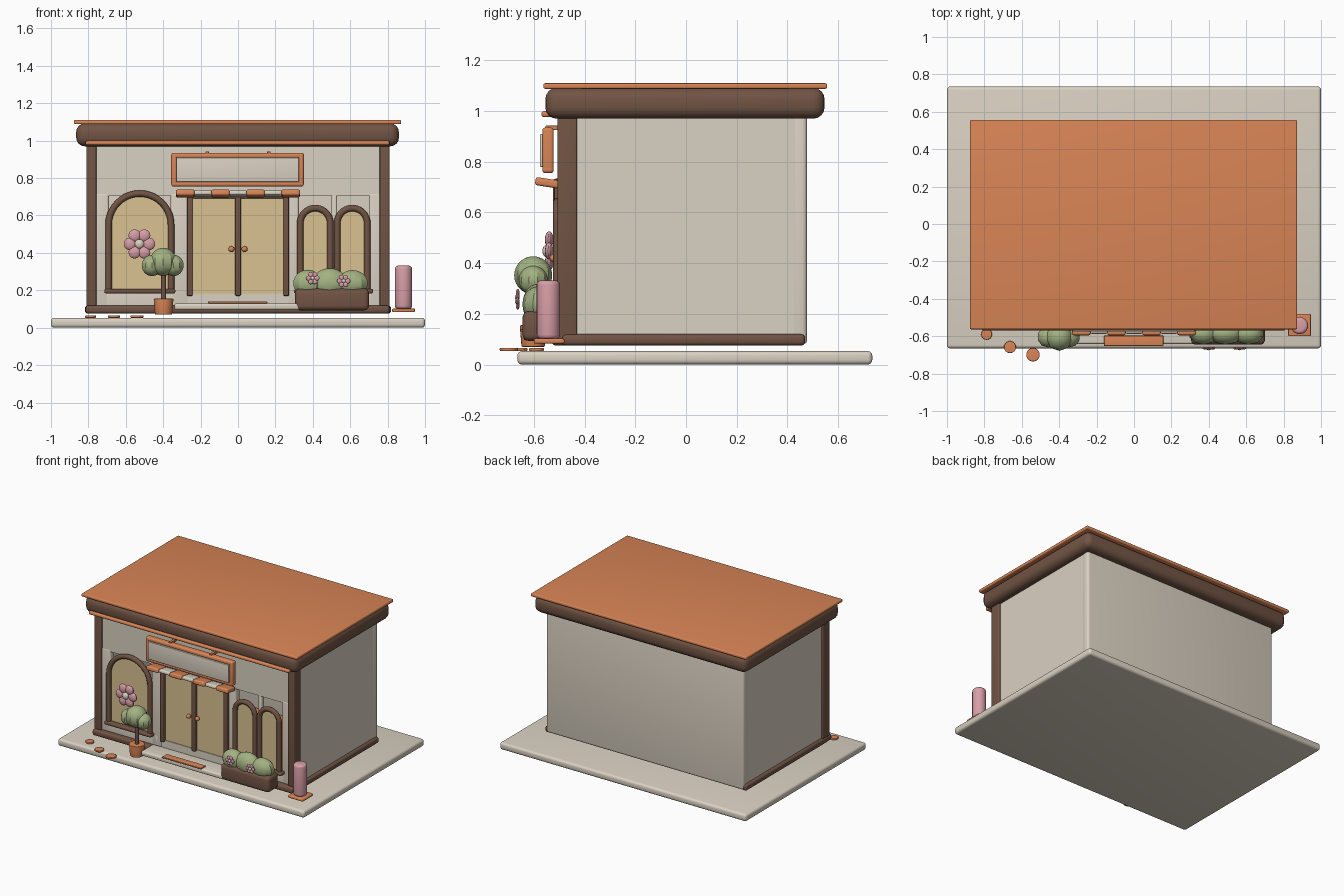
import bpy, bmesh, math

cube = bpy.data.objects.get("Cube")
if cube:
    bpy.data.objects.remove(cube, do_unlink=True)


def material(name, rgb):
    lin = [((c / 255 + 0.055) / 1.055) ** 2.4 for c in rgb] + [1]
    m = bpy.data.materials.new(name)
    m.use_nodes = True
    m.diffuse_color = lin
    m.node_tree.nodes["Principled BSDF"].inputs["Base Color"].default_value = lin
    return m


CREAM = material("cream", (218, 209, 194))
ORANGE = material("terracotta", (217, 133, 86))
BROWN = material("brown", (113, 84, 68))
TAN = material("tan", (218, 194, 145))
GREEN = material("leaf green", (163, 178, 130))
PINK = material("pink", (216, 158, 168))


def finish(ob, name, mat, bevel=0, angle=35):
    ob.name = name
    ob.data.materials.clear()
    ob.data.materials.append(mat)
    bpy.ops.object.select_all(action="DESELECT")
    ob.select_set(True)
    bpy.context.view_layer.objects.active = ob
    if bevel:
        mod = ob.modifiers.new("Rounded edges", "BEVEL")
        mod.width, mod.segments, mod.limit_method = bevel, 4, "ANGLE"
        bpy.ops.object.modifier_apply(modifier=mod.name)
    bpy.ops.object.shade_smooth_by_angle(angle=math.radians(angle))
    return ob


def box(name, mat, x, y, z, bevel=0.0):
    """Box spanning the given (low, high) pairs."""
    bpy.ops.mesh.primitive_cube_add(size=1, location=[sum(p) / 2 for p in (x, y, z)])
    ob = bpy.context.object
    ob.scale = [p[1] - p[0] for p in (x, y, z)]
    bpy.ops.object.transform_apply(location=False, rotation=False, scale=True)
    return finish(ob, name, mat, bevel)


def cone(name, mat, x, y, z, r0, r1, bevel=0.0):
    bpy.ops.mesh.primitive_cone_add(vertices=24, radius1=r0, radius2=r1,
                                    depth=z[1] - z[0], location=(x, y, sum(z) / 2))
    return finish(bpy.context.object, name, mat, bevel)


def ball(name, mat, loc, size, segments=20):
    bpy.ops.mesh.primitive_uv_sphere_add(segments=segments, ring_count=14, location=loc)
    ob = bpy.context.object
    ob.scale = size
    bpy.ops.object.transform_apply(location=False, rotation=False, scale=True)
    return finish(ob, name, mat, angle=28)


def flower(name, x, y, z, r):
    for i in range(6):
        a = i * math.pi / 3
        ball(name + "_petal", PINK, (x + r * 0.62 * math.cos(a), y, z + r * 0.62 * math.sin(a)),
             (r * 0.4, r * 0.2, r * 0.4), 14)
    ball(name + "_centre", CREAM, (x, y - r * 0.12, z), (r * 0.3, r * 0.2, r * 0.3), 14)


def arch_window(name, x, half, z0, top, tube=0.0175):
    """Rounded arch frame with a flat pane."""
    spring = top - tube - half
    pts = [(x - half, z0)]
    pts += [(x - half * math.cos(math.pi * i / 20), spring + half * math.sin(math.pi * i / 20))
            for i in range(21)]
    pts.append((x + half, z0))
    cu = bpy.data.curves.new(name, "CURVE")
    cu.dimensions, cu.bevel_depth, cu.bevel_resolution = "3D", tube, 3
    sp = cu.splines.new("POLY")
    sp.points.add(len(pts) - 1)
    for p, (px, pz) in zip(sp.points, pts):
        p.co = (px, -0.508, pz, 1)
    ob = bpy.data.objects.new(name + "_frame", cu)
    bpy.context.collection.objects.link(ob)
    bpy.ops.object.select_all(action="DESELECT")
    ob.select_set(True)
    bpy.context.view_layer.objects.active = ob
    bpy.ops.object.convert(target="MESH")
    finish(bpy.context.object, name + "_frame", BROWN, angle=50)
    # pane
    bm = bmesh.new()
    face = bm.faces.new([bm.verts.new((px, -0.5, pz)) for px, pz in pts])
    ext = bmesh.ops.extrude_face_region(bm, geom=[face])
    bmesh.ops.translate(bm, vec=(0, 0.012, 0),
                        verts=[v for v in ext["geom"] if isinstance(v, bmesh.types.BMVert)])
    bmesh.ops.recalc_face_normals(bm, faces=bm.faces)
    me = bpy.data.meshes.new(name + "_pane")
    bm.to_mesh(me)
    bm.free()
    pane = bpy.data.objects.new(name + "_pane", me)
    bpy.context.collection.objects.link(pane)
    finish(pane, name + "_pane", TAN)


# Ground slab, floor and walls
box("ground_slab", CREAM, (-1, 1), (-0.665, 0.735), (0, 0.053), 0.018)
box("floor", ORANGE, (-0.78, 0.78), (-0.47, 0.45), (0.075, 0.09))
box("back_wall", CREAM, (-0.8, 0.8), (0.42, 0.478), (0.08, 1.0), 0.018)
for s in (-1, 1):
    side = sorted((s * 0.75, s * 0.797))
    box("side_wall", CREAM, side, (-0.47, 0.45), (0.08, 1.0))
    box("corner_post", BROWN, sorted((s * 0.757, s * 0.81)), (-0.507, -0.43), (0.09, 1.0), 0.006)
    box("side_base_trim", BROWN, sorted((s * 0.77, s * 0.818)), (-0.49, 0.47), (0.075, 0.12), 0.016)
box("front_base_trim", BROWN, (-0.815, 0.81), (-0.53, -0.46), (0.075, 0.12), 0.016)

# Front wall panels around the openings
box("front_wall_top", CREAM, (-0.77, 0.77), (-0.49, -0.44), (0.705, 0.99))
for a, b in ((-0.77, -0.69), (-0.36, -0.25), (0.25, 0.325), (0.70, 0.77)):
    box("front_wall_pier", CREAM, (a, b), (-0.492, -0.44), (0.09, 0.72), 0.012)
for a, b in ((-0.75, -0.3), (0.28, 0.75)):
    box("front_wall_bottom", CREAM, (a, b), (-0.492, -0.44), (0.09, 0.2), 0.008)
box("window_mullion", CREAM, (0.5, 0.53), (-0.485, -0.45), (0.19, 0.71), 0.01)

# Roof
box("cornice", BROWN, (-0.865, 0.86), (-0.555, 0.547), (0.97, 1.092), 0.045)
box("roof_slab", ORANGE, (-0.877, 0.872), (-0.563, 0.557), (1.088, 1.11), 0.007)
box("cornice_band", ORANGE, (-0.815, 0.81), (-0.57, -0.5), (0.976, 1.0), 0.01)

# Windows and sills
arch_window("left_arch", -0.525, 0.167, 0.2, 0.735)
for x in (0.413, 0.611):
    arch_window("right_arch", x, 0.08, 0.2, 0.657)
box("window_sill", BROWN, (-0.715, -0.335), (-0.535, -0.48), (0.183, 0.208), 0.01)
box("window_sill", BROWN, (0.3, 0.722), (-0.535, -0.48), (0.183, 0.208), 0.01)

# Double door
box("door_panels", TAN, (-0.26, 0.26), (-0.495, -0.475), (0.18, 0.7))
for x in (-0.257, 0, 0.257):
    box("door_post", BROWN, (x - 0.015, x + 0.015), (-0.52, -0.47), (0.17, 0.705), 0.006)
box("door_header", BROWN, (-0.27, 0.27), (-0.52, -0.47), (0.69, 0.712), 0.006)
for s in (-1, 1):
    ball("door_knob", ORANGE, (s * 0.035, -0.522, 0.42), (0.016, 0.016, 0.016))
box("door_threshold", CREAM, (-0.27, 0.27), (-0.5, -0.44), (0.09, 0.18))

# Striped awning
for i in range(7):
    x = -0.282 + i * 0.094
    odd = i % 2
    g, t = (0.047, 0.013) if odd else (0.049, 0.016)
    stripe = box("awning_stripe", CREAM if odd else ORANGE, (x - g, x + g),
                 (-0.595 + 0.008 * odd, -0.5), (0.717 - t, 0.717 + t), 0.01)
    stripe.rotation_euler.x = math.radians(-9)

# Hanging sign board
for z0, z1 in ((0.755, 0.785), (0.905, 0.935)):
    box("sign_rail", ORANGE, (-0.357, 0.352), (-0.567, -0.522), (z0, z1), 0.012)
for x0, x1 in ((-0.357, -0.325), (0.32, 0.352)):
    box("sign_stile", ORANGE, (x0, x1), (-0.567, -0.522), (0.755, 0.935), 0.012)
box("sign_panel", CREAM, (-0.33, 0.325), (-0.576, -0.53), (0.78, 0.91), 0.004)
for x in (-0.165, 0.165):
    box("sign_hanger", ORANGE, (x - 0.01, x + 0.01), (-0.555, -0.48), (0.925, 0.943), 0.004)

# Door step and mat
box("door_step", CREAM, (-0.34, 0.33), (-0.642, -0.5), (0.095, 0.13), 0.012)
box("door_mat", ORANGE, (-0.16, 0.157), (-0.652, -0.597), (0.13, 0.14), 0.003)

# Potted tree
cone("tree_pot", ORANGE, -0.398, -0.603, (0.07, 0.155), 0.046, 0.053, 0.005)
cone("tree_trunk", BROWN, -0.398, -0.603, (0.15, 0.33), 0.014, 0.012)
for x, z, r in ((-0.4, 0.352, 0.075), (-0.46, 0.333, 0.057), (-0.345, 0.333, 0.057)):
    ball("tree_foliage", GREEN, (x, -0.603, z), (r, r, r), 10)

# Planter with bushes and blossoms
box("planter", BROWN, (0.305, 0.7), (-0.645, -0.525), (0.093, 0.21), 0.025)
for x, rx, rz in ((0.372, 0.08, 0.072), (0.49, 0.098, 0.08), (0.612, 0.085, 0.07)):
    ball("bush", GREEN, (x, -0.585, 0.238), (rx, 0.06, rz), 10)
for x, z in ((0.4, 0.265), (0.565, 0.25)):
    flower("blossom", x, -0.664, z, 0.035)

# Flower ornament on the arch window
flower("window_flower", -0.527, -0.54, 0.448, 0.083)

# Bollard on its plate
box("bollard_plate", ORANGE, (0.824, 0.946), (-0.6, -0.48), (0.083, 0.102), 0.006)
cone("bollard", PINK, 0.885, -0.543, (0.1, 0.332), 0.046, 0.046, 0.018)

# Stepping stones
for x, y, r in ((-0.788, -0.59, 0.029), (-0.663, -0.658, 0.032), (-0.54, -0.699, 0.036)):
    cone("stepping_stone", ORANGE, x, y, (0.053, 0.066), r, r, 0.004)
